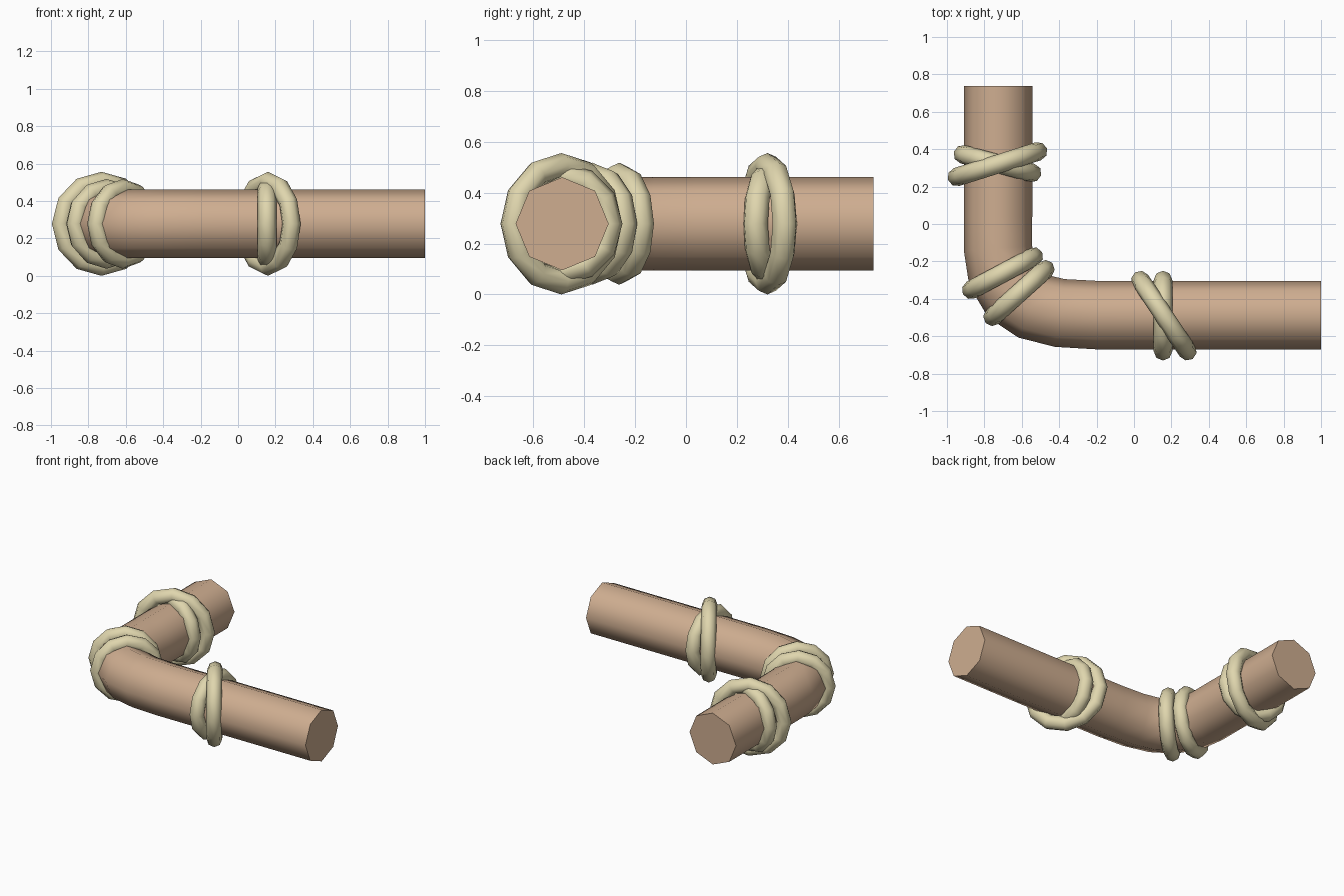
import bpy
from math import radians, pi

if "Cube" in bpy.data.objects:
    bpy.data.objects.remove(bpy.data.objects["Cube"])


def paint(obj, name, color):
    mat = bpy.data.materials.get(name) or bpy.data.materials.new(name)
    mat.diffuse_color = color
    mat.use_nodes = True
    mat.node_tree.nodes["Principled BSDF"].inputs["Base Color"].default_value = mat.diffuse_color
    obj.data.materials.append(mat)


def smooth(obj, angle):
    bpy.ops.object.select_all(action='DESELECT')
    obj.select_set(True)
    bpy.context.view_layer.objects.active = obj
    bpy.ops.object.shade_smooth_by_angle(angle=radians(angle))


Z = 0.278

# Bent eight-sided branch: (point, left handle, right handle)
path = [
    ((1.0, -0.487), (1.2, -0.487), (0.6, -0.487)),
    ((-0.2, -0.487), (0.2, -0.487), (-0.57, -0.487)),
    ((-0.727, -0.13), (-0.727, -0.40), (-0.727, 0.15)),
    ((-0.727, 0.737), (-0.727, 0.45), (-0.727, 0.9)),
]
curve = bpy.data.curves.new("branch", 'CURVE')
curve.dimensions = '3D'
curve.twist_mode = 'Z_UP'
curve.resolution_u = 5
curve.bevel_depth = 0.183
curve.bevel_resolution = 2
curve.use_fill_caps = True
spline = curve.splines.new('BEZIER')
spline.bezier_points.add(len(path) - 1)
for bp, (co, left, right) in zip(spline.bezier_points, path):
    bp.handle_left_type = bp.handle_right_type = 'FREE'
    bp.co = (*co, Z)
    bp.handle_left = (*left, Z)
    bp.handle_right = (*right, Z)
branch = bpy.data.objects.new("branch", curve)
bpy.context.collection.objects.link(branch)
bpy.context.view_layer.objects.active = branch
branch.select_set(True)
bpy.ops.object.convert(target='MESH')
branch = bpy.context.object
branch.name = "branch"
smooth(branch, 60)
paint(branch, "bark", (0.62, 0.42, 0.28, 1))

# Rope loops in three pairs: (x, y, angle in plan, radius)
loops = [
    (0.155, -0.49, 90, 0.190),
    (0.160, -0.49, 123.5, 0.228),
    (-0.703, -0.263, 28, 0.190),
    (-0.615, -0.369, 42, 0.190),
    (-0.730, 0.323, -15, 0.192),
    (-0.730, 0.320, 17.5, 0.228),
]
for i, (x, y, angle, radius) in enumerate(loops):
    bpy.ops.mesh.primitive_torus_add(
        major_segments=12, minor_segments=8, major_radius=radius,
        minor_radius=0.05, location=(x, y, Z),
        rotation=(pi / 2, 0, radians(angle)))
    ring = bpy.context.object
    ring.name = f"rope_loop_{i + 1}"
    smooth(ring, 60)
    paint(ring, "rope", (0.74, 0.67, 0.42, 1))
